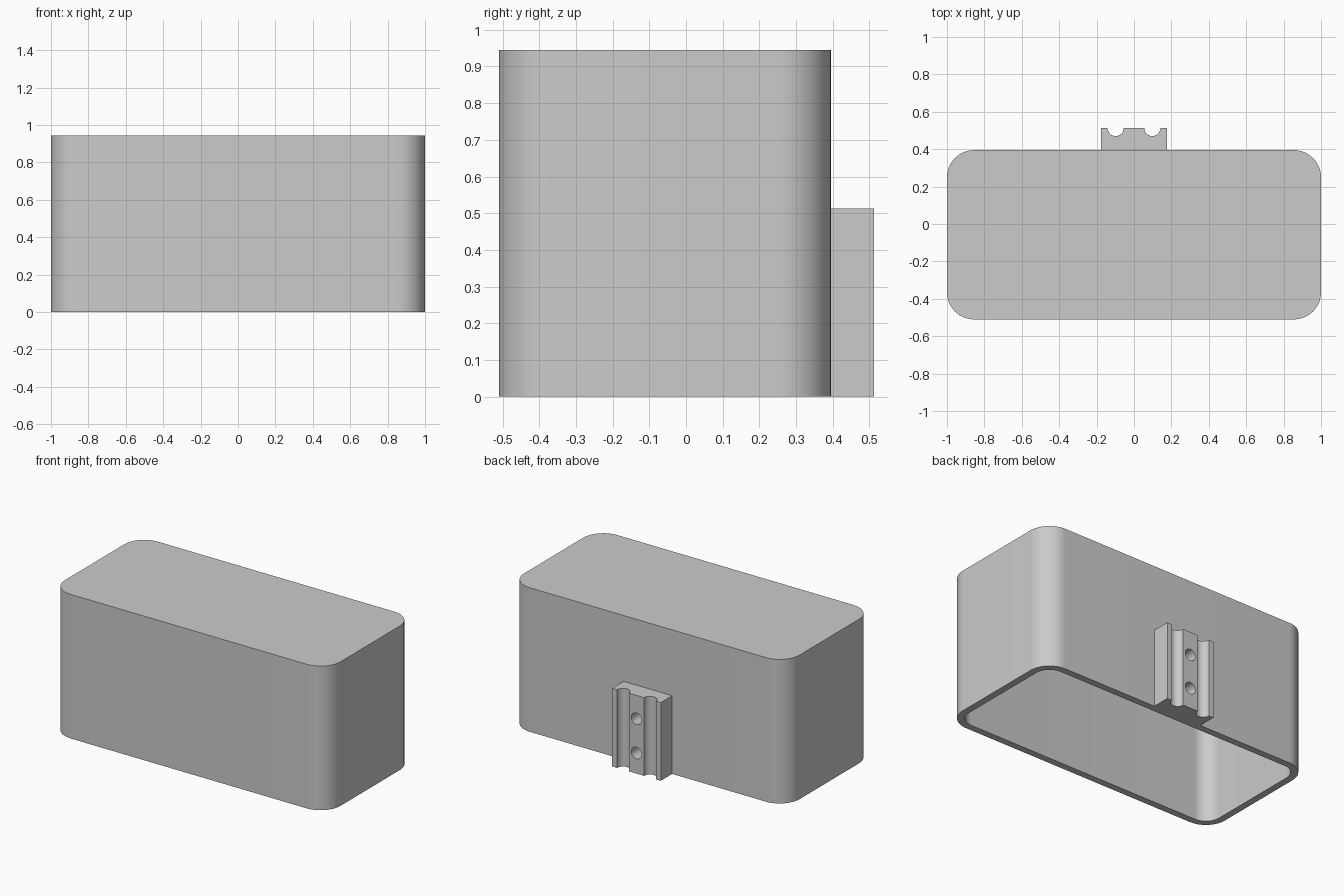
import bpy
import bmesh
from math import sin, cos, pi, radians

cube = bpy.data.objects.get("Cube")
if cube:
    bpy.data.objects.remove(cube, do_unlink=True)

# Single plain grey finish
grey = bpy.data.materials.new("plain_grey")
grey.use_nodes = True
colour = (0.6, 0.6, 0.6, 1)
grey.diffuse_color = colour
grey.node_tree.nodes["Principled BSDF"].inputs["Base Color"].default_value = colour

WIDTH, FRONT, BACK, HEIGHT = 2.0, -0.51, 0.395, 0.945
WALL, CORNER = 0.045, 0.145


def arc(cx, cy, r, start, end, steps):
    angles = [start + (end - start) * i / steps for i in range(steps + 1)]
    return [(cx + r * cos(a), cy + r * sin(a)) for a in angles]


def rounded_rect(inset):
    """Box outline moved inward, keeping corners concentric."""
    x = WIDTH / 2 - CORNER
    corners = [(x, BACK - CORNER), (-x, BACK - CORNER),
               (-x, FRONT + CORNER), (x, FRONT + CORNER)]
    points = []
    for i, (cx, cy) in enumerate(corners):
        points += arc(cx, cy, CORNER - inset, i * pi / 2, (i + 1) * pi / 2, 16)
    return points


def prism(name, outline, z0, z1):
    bm = bmesh.new()
    base = bm.faces.new([bm.verts.new((x, y, z0)) for x, y in outline])
    top = bmesh.ops.extrude_face_region(bm, geom=[base])["geom"]
    bmesh.ops.translate(bm, vec=(0, 0, z1 - z0),
                        verts=[v for v in top if isinstance(v, bmesh.types.BMVert)])
    bmesh.ops.recalc_face_normals(bm, faces=bm.faces)
    mesh = bpy.data.meshes.new(name)
    bm.to_mesh(mesh)
    bm.free()
    mesh.materials.append(grey)
    obj = bpy.data.objects.new(name, mesh)
    bpy.context.collection.objects.link(obj)
    return obj


def activate(obj):
    bpy.ops.object.select_all(action="DESELECT")
    obj.select_set(True)
    bpy.context.view_layer.objects.active = obj


def cut(obj, cutter):
    cutter.hide_render = True
    mod = obj.modifiers.new("cut", "BOOLEAN")
    mod.operation, mod.solver, mod.object = "DIFFERENCE", "EXACT", cutter
    activate(obj)
    bpy.ops.object.modifier_apply(modifier=mod.name)
    bpy.data.objects.remove(cutter, do_unlink=True)


# Rounded cover, hollow and open underneath
cover = prism("cover", rounded_rect(0), 0, HEIGHT)
cut(cover, prism("cavity_cutter", rounded_rect(WALL), -0.1, HEIGHT - WALL))

# Mounting bracket with two upright half-round grooves
HALF, OUT, TALL = 0.176, 0.513, 0.513
GROOVE_X, GROOVE_R = 0.098, 0.043
outline = [(-HALF, BACK), (-HALF, OUT)]
for gx in (-GROOVE_X, GROOVE_X):
    outline += arc(gx, OUT, GROOVE_R, pi, 2 * pi, 16)
outline += [(HALF, OUT), (HALF, BACK)]
bracket = prism("mounting_bracket", outline, 0, TALL)

# Two screw holes in the rib between the grooves
for z in (0.135, 0.36):
    bpy.ops.mesh.primitive_cylinder_add(vertices=32, radius=0.038, depth=0.2,
                                        location=(0, BACK + 0.11, z),
                                        rotation=(pi / 2, 0, 0))
    hole = bpy.context.object
    hole.name = "screw_hole_cutter"
    hole.data.materials.append(grey)
    cut(bracket, hole)

# Smooth curves, crisp edges
for obj in (cover, bracket):
    activate(obj)
    bpy.ops.object.shade_smooth_by_angle(angle=radians(30))
